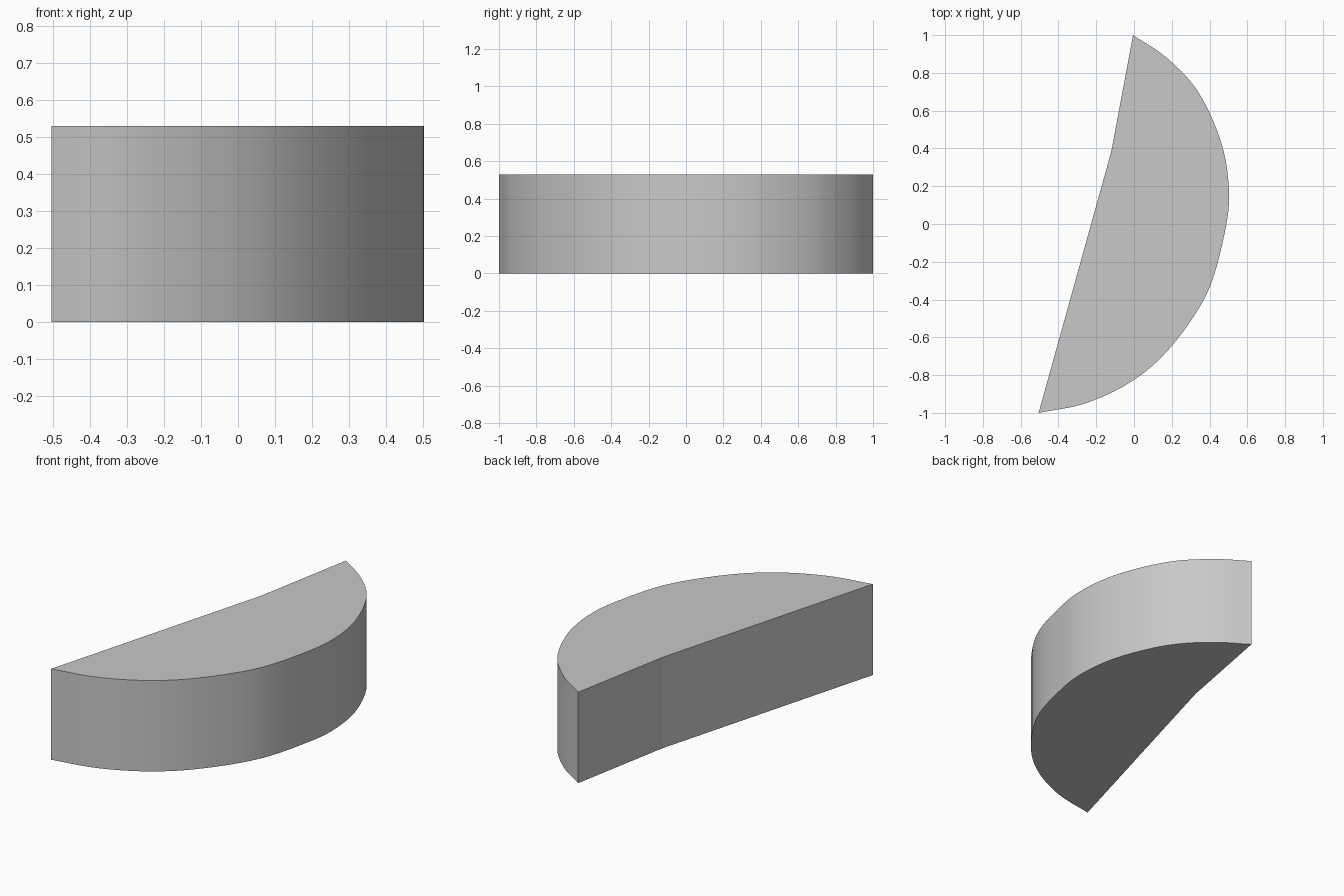
import bpy
import bmesh
from mathutils import Vector

cube = bpy.data.objects.get("Cube")
if cube:
    bpy.data.objects.remove(cube, do_unlink=True)

HEIGHT = 0.53
STEPS = 7

# Curved edge from the front tip round to the back tip, and the bend in the flat side
ARC = [(-0.505, -1), (-0.25, -0.947), (0, -0.825), (0.2, -0.645), (0.385, -0.37),
       (0.475, -0.07), (0.503, 0.16), (0.465, 0.42), (0.342, 0.696), (0.174, 0.879), (-0.005, 1)]
BEND = Vector((-0.12, 0.385))


def smooth_path(points, steps):
    """Run a smooth curve through all the points."""
    p = [Vector(q) for q in points]
    p = [2 * p[0] - p[1]] + p + [2 * p[-1] - p[-2]]
    path = []
    for a, b, c, d in zip(p, p[1:], p[2:], p[3:]):
        for i in range(steps):
            t = i / steps
            path.append(b + (c - a) * t / 2 + (2 * a - 5 * b + 4 * c - d) * t**2 / 2
                        + (3 * b - a - 3 * c + d) * t**3 / 2)
    return path + [p[-2]]


# Plain grey material
grey = bpy.data.materials.new("light_grey")
grey.use_nodes = True
colour = (0.58, 0.58, 0.58, 1)
grey.diffuse_color = colour
grey.node_tree.nodes["Principled BSDF"].inputs["Base Color"].default_value = colour

# Raise the outline into a solid block
outline = smooth_path(ARC, STEPS) + [BEND]
bm = bmesh.new()
base = bm.faces.new([bm.verts.new((p.x, p.y, 0)) for p in outline])
raised = bmesh.ops.extrude_face_region(bm, geom=[base], use_keep_orig=True)
top_verts = [g for g in raised["geom"] if isinstance(g, bmesh.types.BMVert)]
bmesh.ops.translate(bm, verts=top_verts, vec=(0, 0, HEIGHT))
bmesh.ops.recalc_face_normals(bm, faces=bm.faces)

# Smooth only the curved wall; the caps and the bent side stay flat
for face in bm.faces:
    at_bend = any((v.co.xy - BEND).length < 0.001 for v in face.verts)
    face.smooth = len(face.verts) == 4 and not at_bend

mesh = bpy.data.meshes.new("curved_block")
bm.to_mesh(mesh)
bm.free()
mesh.materials.append(grey)
block = bpy.data.objects.new("curved_block", mesh)
bpy.context.collection.objects.link(block)

# Keep the rims of the curved wall crisp
bpy.context.view_layer.update()
for edge in mesh.edges:
    a, b = (mesh.vertices[i].co for i in edge.vertices)
    edge.use_edge_sharp = abs(a.z - b.z) < 0.001
